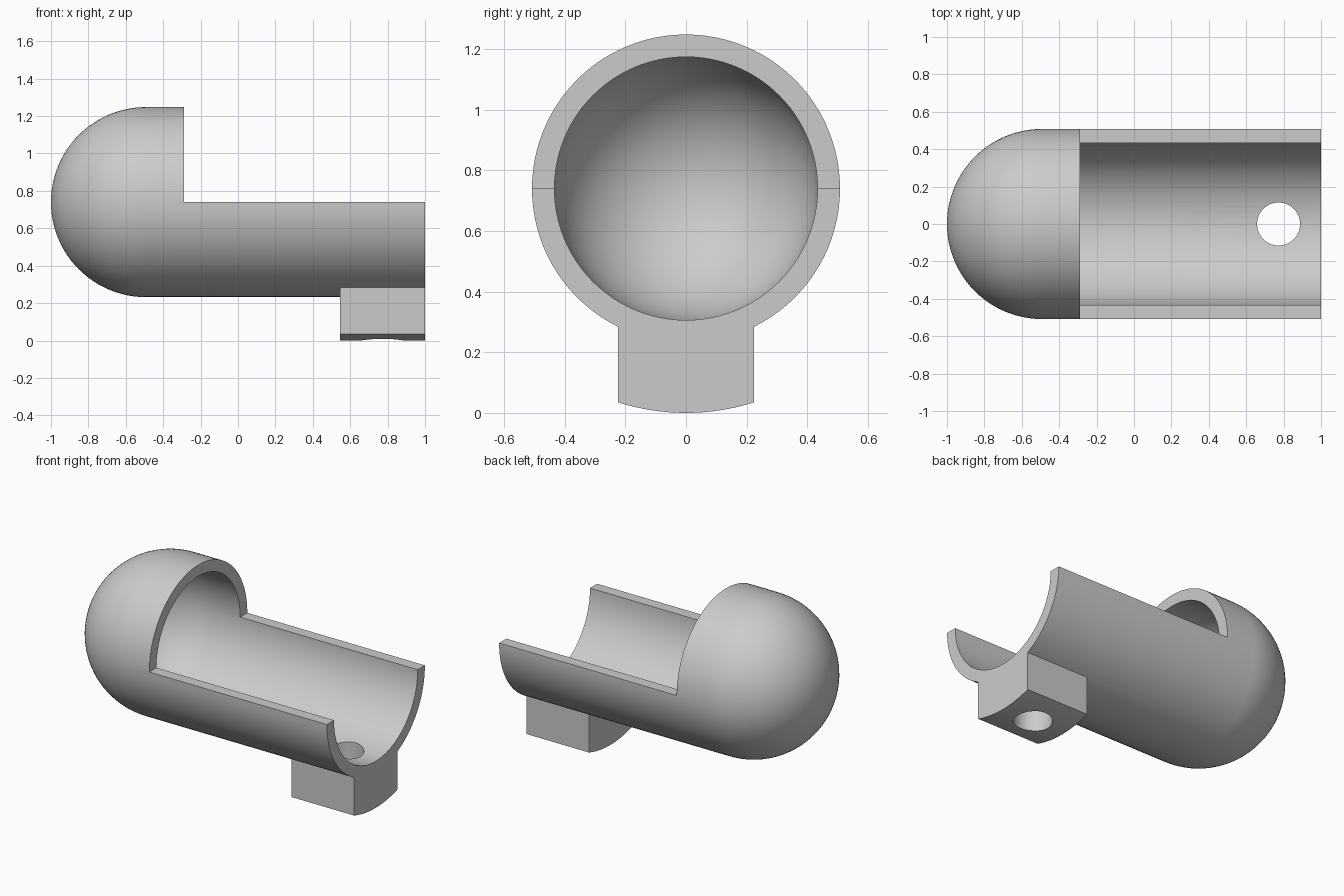
import bpy, bmesh
from math import sin, cos, pi, asin
from mathutils import Vector, Matrix

cube = bpy.data.objects.get("Cube")
if cube:
    bpy.data.objects.remove(cube, do_unlink=True)

AXIS_Z, OUTER, INNER = 0.74, 0.508, 0.434
DOME_X, END_X, CUT_X = -0.492, 1.0, -0.288

grey = bpy.data.materials.new("plain grey")
grey.use_nodes = True
colour = (0.6, 0.6, 0.6, 1)
grey.diffuse_color = colour
grey.node_tree.nodes["Principled BSDF"].inputs["Base Color"].default_value = colour


def make(name, bm, helper=False):
    bmesh.ops.recalc_face_normals(bm, faces=bm.faces)
    mesh = bpy.data.meshes.new(name)
    bm.to_mesh(mesh)
    bm.free()
    mesh.materials.append(grey)
    ob = bpy.data.objects.new(name, mesh)
    bpy.context.collection.objects.link(ob)
    ob.hide_render = helper
    return ob


def box(name, low, high):
    bm = bmesh.new()
    low, high = Vector(low), Vector(high)
    bmesh.ops.create_cube(bm, size=1, matrix=Matrix.Translation((low + high) / 2)
                          @ Matrix.Diagonal((high - low).to_4d()))
    return make(name, bm, True)


def combine(target, tool, operation):
    mod = target.modifiers.new(operation.lower(), 'BOOLEAN')
    mod.operation, mod.object, mod.solver = operation, tool, 'EXACT'
    graph = bpy.context.evaluated_depsgraph_get()
    mesh = bpy.data.meshes.new_from_object(target.evaluated_get(graph))
    target.modifiers.clear()
    target.data = mesh
    bpy.data.objects.remove(tool, do_unlink=True)


# Hollow tube with a domed end, turned about the x axis
def quarter(radius, steps=24):
    return [(DOME_X - radius * cos(i / steps * pi / 2),
             radius * sin(i / steps * pi / 2)) for i in range(steps + 1)]


profile = quarter(OUTER) + [(END_X, OUTER), (END_X, INNER)] + quarter(INNER)[::-1]
bm = bmesh.new()
points = [bm.verts.new((x, 0, AXIS_Z + r)) for x, r in profile]
edges = [bm.edges.new(pair) for pair in zip(points, points[1:])]
bmesh.ops.spin(bm, geom=points + edges, cent=(0, 0, AXIS_Z), axis=(1, 0, 0),
               angle=2 * pi, steps=96)
bmesh.ops.remove_doubles(bm, verts=bm.verts, dist=0.0005)
body = make("domed_trough", bm)

# Open the upper half of the tube
combine(body, box("opening_cutter", (CUT_X, -1, AXIS_Z), (2, 1, 2)), 'DIFFERENCE')

# Mounting block with a rounded underside
half = 0.225


def arc(radius, steps=16):
    top = asin(half / radius)
    return [(radius * sin(a), AXIS_Z - radius * cos(a))
            for a in (top * (2 * i / steps - 1) for i in range(steps + 1))]


bm = bmesh.new()
outline = arc(AXIS_Z) + arc(0.47)[::-1]
face = bm.faces.new([bm.verts.new((0.546, y, z)) for y, z in outline])
new = bmesh.ops.extrude_face_region(bm, geom=[face])["geom"]
bmesh.ops.translate(bm, vec=(END_X - 0.546, 0, 0),
                    verts=[v for v in new if isinstance(v, bmesh.types.BMVert)])
combine(body, make("mounting_block", bm), 'UNION')

# Round hole down through the block and the trough floor
bm = bmesh.new()
bmesh.ops.create_cone(bm, cap_ends=True, segments=64, radius1=0.115, radius2=0.115,
                      depth=1, matrix=Matrix.Translation((0.773, 0, 0.2)))
combine(body, make("hole_cutter", bm, True), 'DIFFERENCE')

# Smooth curved walls, keep the cut edges crisp
bpy.ops.object.select_all(action='DESELECT')
body.select_set(True)
bpy.context.view_layer.objects.active = body
bpy.ops.object.shade_smooth_by_angle(angle=pi / 6)
